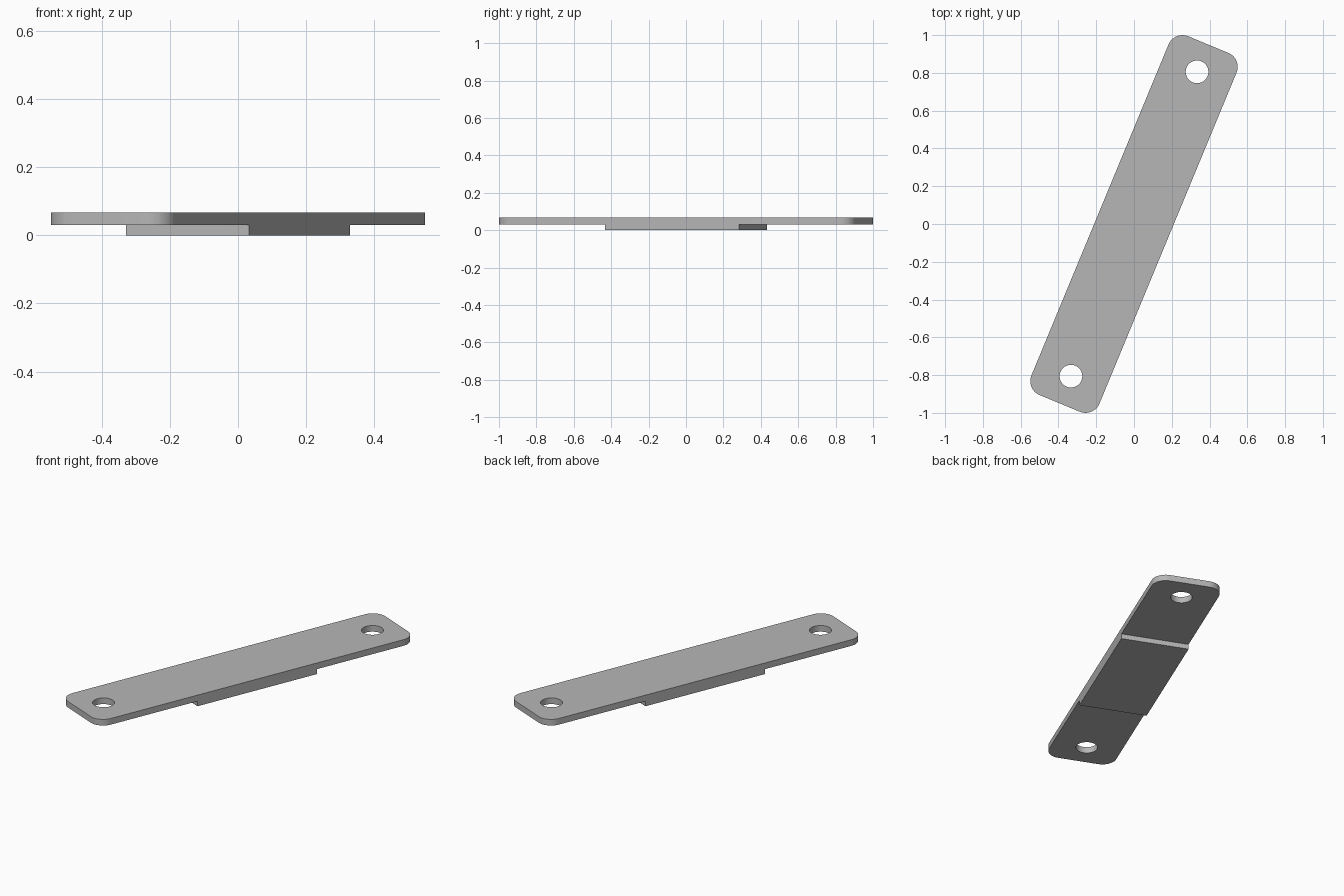
import bpy, bmesh, math
from mathutils import Matrix

if "Cube" in bpy.data.objects:
    bpy.data.objects.remove(bpy.data.objects["Cube"])

ANGLE = math.radians(67.5)          # the bar lies diagonally
HALF_L, HALF_W, R = 1.028, 0.195, 0.08
HOLE_X, HOLE_R = 0.872, 0.06
BLOCK_L, STEP, TOP = 0.387, 0.03, 0.067

grey = bpy.data.materials.new("steel grey")
grey.diffuse_color = (0.47, 0.47, 0.47, 1)
grey.use_nodes = True
grey.node_tree.nodes["Principled BSDF"].inputs["Base Color"].default_value = grey.diffuse_color


def arc(cx, cy, r, start, end, n):
    return [(cx + r * math.cos(start + (end - start) * i / n),
             cy + r * math.sin(start + (end - start) * i / n)) for i in range(n + 1)]


def slab(name, loops, z0, z1):
    """Extrude a flat outline (first loop) with holes (other loops)."""
    bm = bmesh.new()
    edges = []
    for pts in loops:
        vs = [bm.verts.new((x, y, z0)) for x, y in pts]
        edges += [bm.edges.new((vs[i], vs[(i + 1) % len(vs)])) for i in range(len(vs))]
    bmesh.ops.triangle_fill(bm, edges=edges, use_beauty=True, normal=(0, 0, 1))
    ext = bmesh.ops.extrude_face_region(bm, geom=bm.faces[:], use_keep_orig=True)
    top = [g for g in ext["geom"] if isinstance(g, bmesh.types.BMVert)]
    bmesh.ops.translate(bm, verts=top, vec=(0, 0, z1 - z0))
    bmesh.ops.recalc_face_normals(bm, faces=bm.faces[:])
    bmesh.ops.transform(bm, matrix=Matrix.Rotation(ANGLE, 4, 'Z'), verts=bm.verts[:])
    me = bpy.data.meshes.new(name)
    bm.to_mesh(me)
    bm.free()
    me.materials.append(grey)
    ob = bpy.data.objects.new(name, me)
    bpy.context.collection.objects.link(ob)
    bpy.ops.object.select_all(action='DESELECT')
    ob.select_set(True)
    bpy.context.view_layer.objects.active = ob
    bpy.ops.object.shade_smooth_by_angle(angle=math.radians(30))
    return ob


# Rounded strap with a bolt hole near each end
outline = []
for k, (sx, sy) in enumerate([(1, 1), (-1, 1), (-1, -1), (1, -1)]):
    outline += arc(sx * (HALF_L - R), sy * (HALF_W - R), R,
                   k * math.pi / 2, (k + 1) * math.pi / 2, 12)
holes = [arc(s * HOLE_X, 0, HOLE_R, 0, 2 * math.pi, 48)[:-1] for s in (1, -1)]
slab("strap_plate", [outline] + holes, STEP, TOP)

# Raised pad under the middle
pad = [(BLOCK_L, HALF_W), (-BLOCK_L, HALF_W), (-BLOCK_L, -HALF_W), (BLOCK_L, -HALF_W)]
slab("underside_pad", [pad], 0, STEP)
